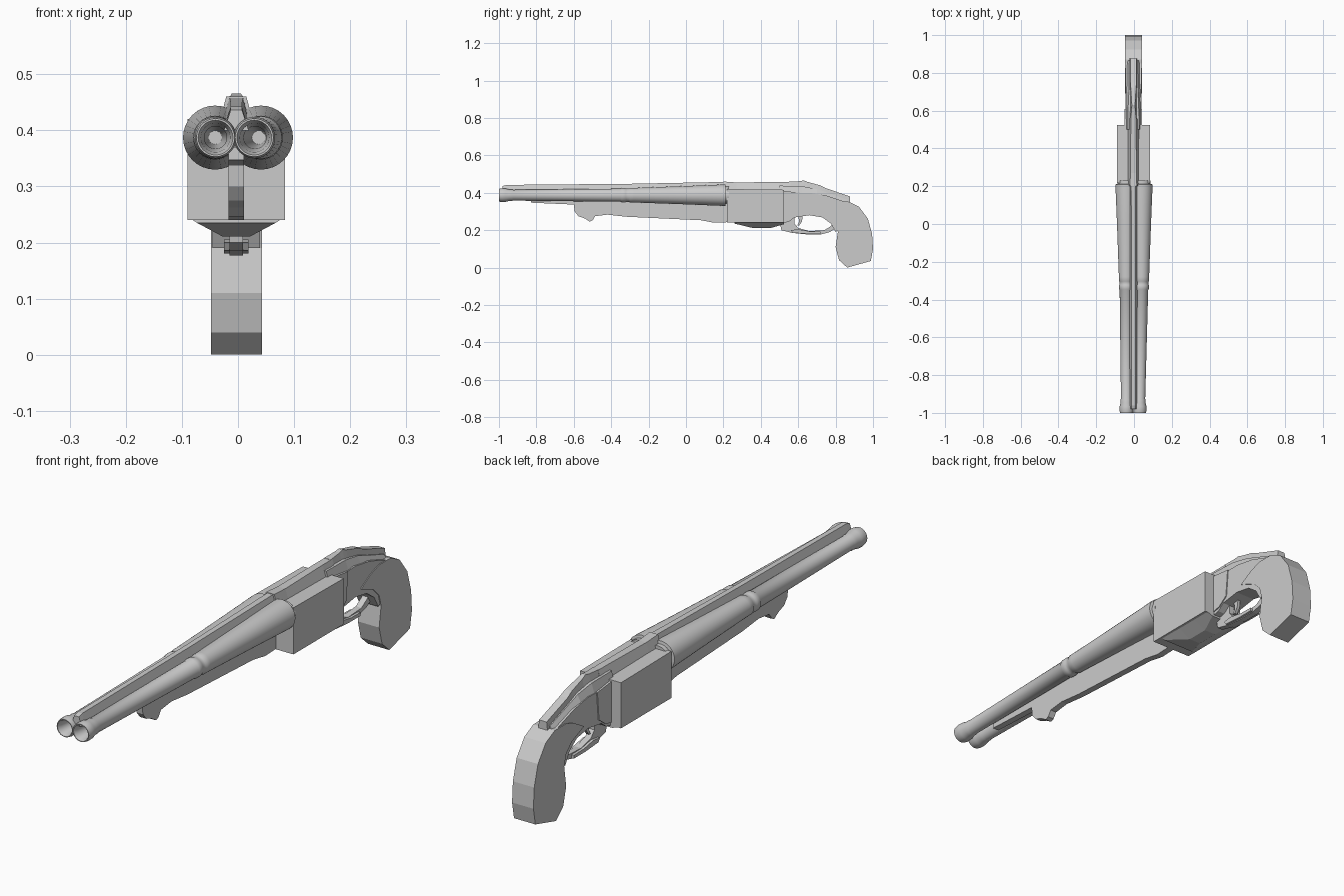
import bpy, bmesh, math

grey = bpy.data.materials.new("plain grey")
grey.diffuse_color = (0.6, 0.6, 0.6, 1)
CX = -0.003  # the frame sits a touch off centre


def finish(name, bm, smooth=False):
    bmesh.ops.recalc_face_normals(bm, faces=bm.faces)
    me = bpy.data.meshes.new(name)
    bm.to_mesh(me)
    bm.free()
    ob = bpy.data.objects.new(name, me)
    bpy.context.collection.objects.link(ob)
    me.materials.append(grey)
    if smooth:
        bpy.ops.object.select_all(action='DESELECT')
        ob.select_set(True)
        bpy.context.view_layer.objects.active = ob
        bpy.ops.object.shade_smooth_by_angle(angle=math.radians(35))
    return ob


def extrude(name, pts, hw):
    """Side profile (y, z) given a half width in x."""
    bm = bmesh.new()
    a = [bm.verts.new((CX - hw, y, z)) for y, z in pts]
    b = [bm.verts.new((CX + hw, y, z)) for y, z in pts]
    bm.faces.new(a)
    bm.faces.new(b)
    for i in range(len(pts)):
        j = (i + 1) % len(pts)
        bm.faces.new((a[i], a[j], b[j], b[i]))
    return finish(name, bm)


def loft(name, stations):
    """Trapezoid sections (y, z_low, z_high, half_low, half_high) joined along y."""
    bm = bmesh.new()
    rings = []
    for y, zl, zh, wl, wh in stations:
        rings.append([bm.verts.new((CX + x, y, z)) for x, z in
                      ((-wl, zl), (wl, zl), (wh, zh), (-wh, zh))])
    for r, s in zip(rings, rings[1:]):
        for i in range(4):
            j = (i + 1) % 4
            bm.faces.new((r[i], r[j], s[j], s[i]))
    bm.faces.new(rings[0])
    bm.faces.new(rings[-1])
    return finish(name, bm)


def lathe(name, prof, x_front, x_back, zc, n=32):
    """Turned part along y; the axis leans from x_front (y=-1) to x_back (y=-0.3)."""
    bm = bmesh.new()
    rings = []
    for y, r in prof:
        t = min(1, (y + 1) / 0.7)
        xc = x_front + (x_back - x_front) * t
        rings.append([bm.verts.new((xc + r * math.cos(2 * math.pi * k / n), y,
                                    zc + r * math.sin(2 * math.pi * k / n))) for k in range(n)])
    for r, s in zip(rings, rings[1:]):
        for i in range(n):
            j = (i + 1) % n
            bm.faces.new((r[i], r[j], s[j], s[i]))
    bm.faces.new(rings[0])
    bm.faces.new(rings[-1])
    return finish(name, bm, True)


# Two tapered barrels with flared muzzles, mid bands and hollow bores
barrel = [(-0.55, 0.012), (-0.93, 0.02), (-0.985, 0.026), (-1.0, 0.031), (-1.0, 0.034),
          (-0.985, 0.037), (-0.965, 0.036), (-0.945, 0.031), (-0.93, 0.031), (-0.925, 0.029),
          (-0.35, 0.035), (-0.345, 0.038), (-0.325, 0.038), (-0.32, 0.036), (-0.305, 0.036),
          (-0.30, 0.039), (-0.28, 0.039), (0.0, 0.049), (0.195, 0.057), (0.21, 0.057),
          (0.212, 0.046), (0.23, 0.046)]
for side, xf, xb in (("left", -0.040, -0.041), ("right", 0.029, 0.041)):
    lathe("barrel_" + side, barrel, xf, xb, 0.387)

# Sighting rib along the top, rising into the receiver ridge and tang
loft("top_rib", [(-0.98, 0.40, 0.436, 0.022, 0.010), (-0.96, 0.40, 0.442, 0.022, 0.010),
                 (-0.3, 0.40, 0.448, 0.025, 0.010), (0.21, 0.39, 0.458, 0.032, 0.012)])
loft("receiver_ridge", [(0.20, 0.40, 0.460, 0.034, 0.018), (0.27, 0.40, 0.455, 0.034, 0.016),
                        (0.50, 0.40, 0.458, 0.034, 0.014), (0.56, 0.40, 0.458, 0.030, 0.014)])
loft("rear_sight", [(0.55, 0.41, 0.459, 0.022, 0.014), (0.61, 0.41, 0.462, 0.022, 0.010),
                    (0.63, 0.41, 0.466, 0.022, 0.008), (0.65, 0.40, 0.458, 0.022, 0.010),
                    (0.72, 0.38, 0.439, 0.022, 0.014), (0.75, 0.37, 0.424, 0.022, 0.016),
                    (0.877, 0.345, 0.380, 0.020, 0.016)])

# Fore-end under the barrels with its hooked front
extrude("under_lug", [(-0.83, 0.37), (-0.83, 0.347), (-0.60, 0.337), (-0.595, 0.30),
                      (-0.575, 0.275), (-0.54, 0.262), (-0.515, 0.246), (-0.50, 0.252),
                      (-0.485, 0.275), (-0.42, 0.283), (-0.32, 0.272), (0.08, 0.253),
                      (0.15, 0.240), (0.23, 0.243), (0.23, 0.40), (-0.60, 0.375)], 0.0135)

# Receiver block in two halves with a keel plate
loft("receiver_upper", [(0.218, 0.335, 0.42, 0.087, 0.087), (0.525, 0.335, 0.416, 0.087, 0.087)])
loft("receiver_lower", [(0.218, 0.24, 0.335, 0.087, 0.087), (0.525, 0.24, 0.335, 0.087, 0.087)])
loft("receiver_keel", [(0.26, 0.235, 0.245, 0.07, 0.085), (0.36, 0.211, 0.245, 0.025, 0.085),
                       (0.45, 0.211, 0.245, 0.025, 0.085), (0.525, 0.232, 0.245, 0.05, 0.085)])

# Rear frame and its sloped shoulders
extrude("rear_frame", [(0.50, 0.395), (0.50, 0.235), (0.55, 0.245), (0.58, 0.268), (0.66, 0.28),
                       (0.73, 0.268), (0.775, 0.235), (0.80, 0.19), (0.84, 0.22), (0.87, 0.345),
                       (0.75, 0.385), (0.66, 0.40)], 0.042)
loft("frame_shoulder", [(0.50, 0.39, 0.438, 0.042, 0.030), (0.62, 0.39, 0.435, 0.042, 0.028),
                        (0.70, 0.385, 0.42, 0.042, 0.024), (0.865, 0.335, 0.362, 0.040, 0.022)])
extrude("frame_side_panel", [(0.52, 0.41), (0.52, 0.25), (0.56, 0.26), (0.60, 0.29),
                             (0.61, 0.40)], 0.046)

# Curved pistol grip
extrude("grip", [(0.69, 0.30), (0.75, 0.335), (0.80, 0.352), (0.87, 0.352), (0.925, 0.325),
                 (0.972, 0.262), (0.995, 0.18), (1.0, 0.10), (0.988, 0.035), (0.862, 0.0),
                 (0.818, 0.04), (0.80, 0.11), (0.812, 0.19), (0.80, 0.235), (0.765, 0.27)], 0.0455)

# Trigger guard strap and trigger
extrude("trigger_guard", [(0.50, 0.25), (0.51, 0.20), (0.57, 0.185), (0.65, 0.177), (0.72, 0.177),
                          (0.77, 0.19), (0.815, 0.22), (0.80, 0.25), (0.775, 0.222),
                          (0.74, 0.20), (0.66, 0.195), (0.60, 0.212), (0.58, 0.235),
                          (0.58, 0.27)], 0.012)
extrude("guard_pad", [(0.56, 0.20), (0.57, 0.186), (0.65, 0.180), (0.72, 0.180), (0.72, 0.193),
                      (0.66, 0.194), (0.60, 0.205)], 0.022)
extrude("trigger", [(0.60, 0.28), (0.605, 0.245), (0.595, 0.225), (0.605, 0.225),
                    (0.62, 0.245), (0.625, 0.28)], 0.006)
